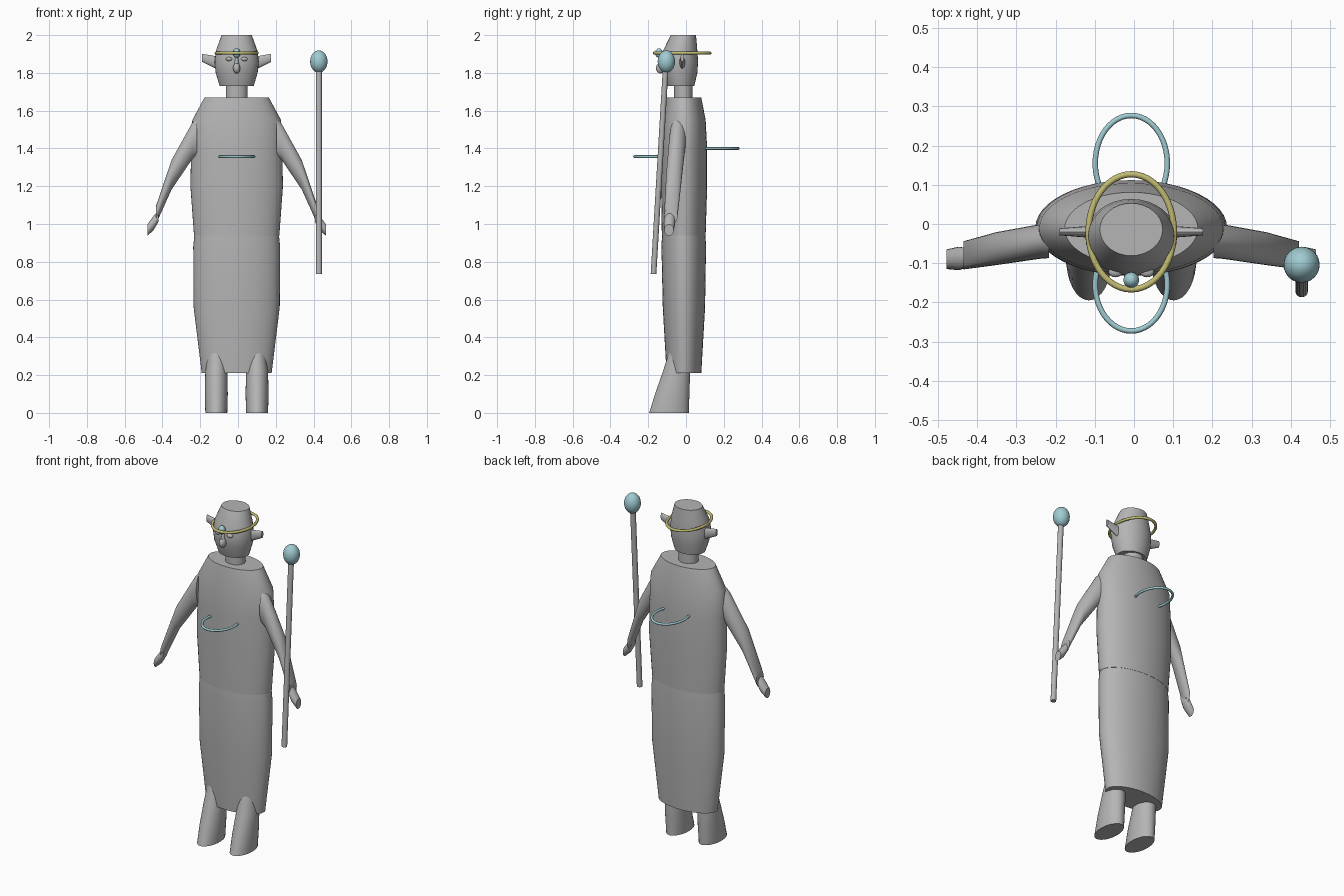
import bpy, bmesh, math
from mathutils import Vector

if "Cube" in bpy.data.objects:
    bpy.data.objects.remove(bpy.data.objects["Cube"])

CX = -0.007  # body centre line


def material(name, rgb):
    m = bpy.data.materials.new(name)
    m.use_nodes = True
    m.diffuse_color = (*rgb, 1)
    m.node_tree.nodes["Principled BSDF"].inputs["Base Color"].default_value = (*rgb, 1)
    return m


GREY = material("stone grey", (0.46, 0.46, 0.46))
TEAL = material("pale teal", (0.35, 0.6, 0.64))
GOLD = material("pale gold", (0.54, 0.5, 0.17))


def finish(obj, name, mat, angle=35):
    obj.name = name
    obj.data.materials.append(mat)
    bpy.ops.object.select_all(action='DESELECT')
    obj.select_set(True)
    bpy.context.view_layer.objects.active = obj
    bpy.ops.object.shade_smooth_by_angle(angle=math.radians(angle))
    return obj


def loft(name, sections, axis='z', mat=GREY, n=32):
    """Skin ellipses (position, centre a, centre b, radius a, radius b) along an axis."""
    bm = bmesh.new()
    rings = []
    for pos, a, b, ra, rb in sections:
        ring = []
        for i in range(n):
            t = math.tau * i / n
            u, v = a + ra * math.cos(t), b + rb * math.sin(t)
            ring.append(bm.verts.new((u, v, pos) if axis == 'z' else (pos, u, v)))
        rings.append(ring)
    for lo, hi in zip(rings, rings[1:]):
        for i in range(n):
            j = (i + 1) % n
            bm.faces.new((lo[i], lo[j], hi[j], hi[i]))
    bm.faces.new(rings[0])
    bm.faces.new(rings[-1])
    bmesh.ops.recalc_face_normals(bm, faces=bm.faces)
    mesh = bpy.data.meshes.new(name)
    bm.to_mesh(mesh)
    bm.free()
    obj = bpy.data.objects.new(name, mesh)
    bpy.context.collection.objects.link(obj)
    return finish(obj, name, mat)


def ellipsoid(name, loc, radii, mat=GREY):
    bpy.ops.mesh.primitive_uv_sphere_add(segments=24, ring_count=16, location=loc)
    obj = bpy.context.object
    obj.scale = radii
    return finish(obj, name, mat, 60)


def ring(name, loc, rx, ry, thick, mat):
    """Oval hoop lying flat, with a round section."""
    bpy.ops.mesh.primitive_torus_add(major_segments=48, minor_segments=12, location=loc,
                                     major_radius=1, minor_radius=0.1)
    obj = bpy.context.object
    for v in obj.data.vertices:
        d = Vector((v.co.x, v.co.y, 0)).normalized()
        off = (v.co - d) * (thick / 0.1)
        v.co = Vector((d.x * rx, d.y * ry, 0)) + off
    return finish(obj, name, mat, 60)


# Robe: skirt and torso
loft("skirt", [(0.21, CX, -0.011, 0.185, 0.092), (0.56, CX, -0.011, 0.228, 0.112),
               (0.88, CX, -0.012, 0.23, 0.118), (0.96, CX, -0.012, 0.222, 0.114)], n=48)
loft("torso", [(0.94, CX, -0.012, 0.226, 0.116), (1.2, CX, -0.01, 0.245, 0.122),
               (1.4, CX, -0.01, 0.241, 0.122), (1.55, CX, -0.011, 0.235, 0.115),
               (1.67, CX, -0.012, 0.17, 0.093)], n=48)

# Neck and head
loft("neck", [(1.6, CX, -0.014, 0.057, 0.049), (1.76, CX, -0.014, 0.057, 0.049)])
loft("head", [(1.73, CX, -0.028, 0.09, 0.072), (1.8, CX, -0.032, 0.111, 0.092),
              (1.86, CX, -0.034, 0.117, 0.098), (1.92, CX, -0.03, 0.109, 0.09),
              (2.0, CX, -0.014, 0.08, 0.067)])

# Face
ellipsoid("nose", (CX, -0.135, 1.825), (0.019, 0.024, 0.028))
loft("nose_bridge", [(1.82, CX, -0.133, 0.017, 0.022), (1.885, CX, -0.122, 0.007, 0.014)], n=16)

for side, s in (("left", 1), ("right", -1)):
    ellipsoid(side + "_eye", (CX + s * 0.04, -0.122, 1.873), (0.018, 0.014, 0.011))
    loft(side + "_ear", [(CX + s * 0.095, -0.02, 1.85, 0.016, 0.036),
                         (CX + s * 0.183, -0.02, 1.88, 0.009, 0.021)], 'x', n=16)
    # Arm and hand
    loft(side + "_arm", [(CX + s * 0.21, -0.042, 1.46, 0.045, 0.1),
                         (CX + s * 0.235, -0.045, 1.44, 0.044, 0.096),
                         (CX + s * 0.345, -0.063, 1.26, 0.042, 0.078),
                         (CX + s * 0.428, -0.08, 1.045, 0.036, 0.048)], 'x', n=24)
    loft(side + "_hand", [(CX + s * 0.415, -0.086, 1.04, 0.024, 0.03),
                          (CX + s * 0.44, -0.088, 1.005, 0.03, 0.038),
                          (CX + s * 0.472, -0.09, 0.968, 0.025, 0.03)], 'x', n=20)
    # Foot sloping back up into the skirt
    loft(side + "_foot", [(0.0, CX + s * 0.108, -0.09, 0.058, 0.105),
                          (0.1, CX + s * 0.108, -0.073, 0.061, 0.091),
                          (0.22, CX + s * 0.108, -0.05, 0.058, 0.072),
                          (0.34, CX + s * 0.106, -0.034, 0.046, 0.05)])

# Circlet with a gem on the brow
ring("circlet", (CX, -0.02, 1.905), 0.109, 0.147, 0.008, GOLD)
ellipsoid("brow_gem", (CX, -0.143, 1.905), (0.02, 0.02, 0.025), TEAL)

# Hoops set into the chest and the back
ring("chest_hoop", (CX, -0.155, 1.357), 0.092, 0.118, 0.007, TEAL)
ring("back_hoop", (CX, 0.155, 1.4), 0.092, 0.122, 0.007, TEAL)

# Staff with an orb, held at the left hand
loft("staff", [(0.735, 0.428, -0.172, 0.016, 0.015), (1.82, 0.428, -0.108, 0.016, 0.015)], n=16)
ellipsoid("staff_orb", (0.428, -0.104, 1.86), (0.046, 0.046, 0.059), TEAL)
